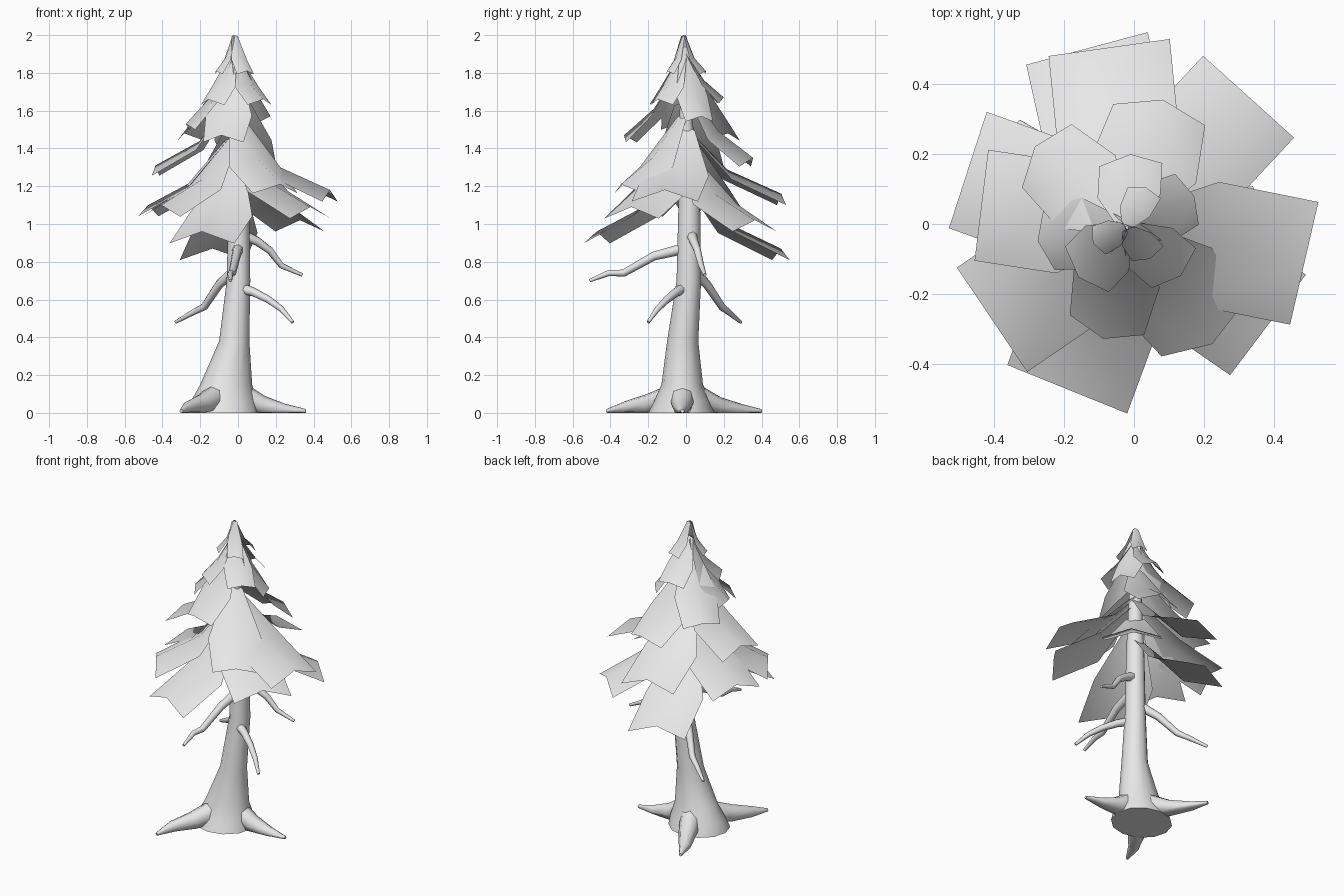
import bpy, bmesh
from math import radians, cos, sin, pi
from mathutils import Vector

cube = bpy.data.objects.get("Cube")
if cube:
    bpy.data.objects.remove(cube, do_unlink=True)

grey = bpy.data.materials.new("plain_grey")
grey.use_nodes = True
colour = (0.8, 0.8, 0.8, 1)
grey.diffuse_color = colour
grey.node_tree.nodes["Principled BSDF"].inputs["Base Color"].default_value = colour


def finish(name, bm, angle):
    """Turn a bmesh into a smooth shaded object."""
    mesh = bpy.data.meshes.new(name)
    bm.to_mesh(mesh)
    bm.free()
    mesh.materials.append(grey)
    obj = bpy.data.objects.new(name, mesh)
    bpy.context.collection.objects.link(obj)
    bpy.ops.object.select_all(action='DESELECT')
    obj.select_set(True)
    bpy.context.view_layer.objects.active = obj
    bpy.ops.object.shade_smooth_by_angle(angle=radians(angle))
    return obj


def loft(name, rings):
    """Skin a closed body over a list of point rings."""
    bm = bmesh.new()
    rows = [[bm.verts.new((p[0], p[1], max(p[2], 0))) for p in ring] for ring in rings]
    n = len(rows[0])
    for a, b in zip(rows, rows[1:]):
        for i in range(n):
            j = (i + 1) % n
            bm.faces.new((a[i], a[j], b[j], b[i]))
    bm.faces.new(rows[0][::-1])
    bm.faces.new(rows[-1])
    bmesh.ops.recalc_face_normals(bm, faces=bm.faces[:])
    return finish(name, bm, 60)


def tube(name, path, radii, sides=7):
    """Tapered tube along a bent path."""
    pts = [Vector(p) for p in path]
    rings = []
    for i, p in enumerate(pts):
        way = (pts[min(i + 1, len(pts) - 1)] - pts[max(i - 1, 0)]).normalized()
        side = way.cross(Vector((0, 0, 1))).normalized()
        up = side.cross(way)
        rings.append([p + radii[i] * (side * cos(t) + up * sin(t))
                      for t in (2 * pi * k / sides for k in range(sides))])
    return loft(name, rings)


def bough_tier(name, boughs, rise, back, swell, bend):
    """Ring of drooping, ridged sheets: heading, reach, width, tip height."""
    bm = bmesh.new()
    axis = Vector((-0.02, -0.01, 0))
    for heading, reach, width, tip in boughs:
        a = radians(heading)
        out = Vector((cos(a), sin(a), 0))
        side = Vector((-sin(a), cos(a), 0))
        end = out * reach
        rows = []
        # along the ridge: share of reach, share of rise, width factor, side droop
        for t, lift, wide, droop in ((0.05, 1, 0.35, 0.2), (bend, 0.38, swell, 0.15), (1, 0, 1, 0.17)):
            ridge = axis.lerp(end, t) + Vector((0, 0, tip + rise * lift))
            row = []
            for s in (-1, 0, 1):
                edge = side * s * width * wide / 2
                edge -= abs(s) * (out * back * reach * t + Vector((0, 0, droop * width * wide)))
                row.append(bm.verts.new(ridge + edge))
            rows.append(row)
        for r, q in zip(rows, rows[1:]):
            for i in range(2):
                bm.faces.new((r[i], q[i], q[i + 1], r[i + 1]))
    return finish(name, bm, 50)


# Trunk: height, then left/right and front/back limits
sections = [
    (0, -0.27, 0.11, -0.2, 0.15), (0.06, -0.25, 0.1, -0.17, 0.13),
    (0.15, -0.2, 0.075, -0.13, 0.09), (0.38, -0.1, 0.06, -0.1, 0.065),
    (0.7, -0.06, 0.065, -0.05, 0.08), (1.1, -0.05, 0.06, -0.04, 0.075),
    (1.5, -0.05, 0.03, -0.04, 0.04), (1.88, -0.025, -0.015, -0.015, -0.005),
]
rings = []
for z, x0, x1, y0, y1 in sections:
    turn = [2 * pi * k / 12 for k in range(12)]
    rings.append([((x0 + x1 + (x1 - x0) * cos(t)) / 2,
                   (y0 + y1 + (y1 - y0) * sin(t)) / 2, z) for t in turn])
loft("trunk", rings)

# Roots
root_radii = (0.07, 0.055, 0.035, 0.01)
roots = {
    "root_left": [(0, -0.02, 0.1), (0.12, -0.02, 0.04), (0.24, -0.02, 0.015), (0.36, -0.02, 0.01)],
    "root_front": [(-0.12, -0.08, 0.08), (-0.19, -0.2, 0.045), (-0.26, -0.31, 0.03), (-0.3, -0.42, 0.01)],
    "root_back": [(-0.07, 0.04, 0.09), (-0.13, 0.17, 0.03), (-0.2, 0.3, 0.01), (-0.24, 0.4, 0.01)],
}
for name, path in roots.items():
    tube(name, path, root_radii, 8)

# Bare branches
branch_radii = (0.03, 0.024, 0.02, 0.016, 0.009)
branches = {
    "branch_upper_left": [(0.03, 0.03, 0.94), (0.1, 0.04, 0.91), (0.17, 0.06, 0.86),
                          (0.23, 0.08, 0.78), (0.34, 0.1, 0.73)],
    "branch_lower_left": [(0.01, -0.01, 0.66), (0.08, -0.05, 0.64), (0.16, -0.1, 0.6),
                          (0.23, -0.15, 0.55), (0.29, -0.2, 0.48)],
    "branch_back": [(-0.02, 0.04, 0.75), (-0.1, 0.11, 0.68), (-0.18, 0.19, 0.56),
                    (-0.24, 0.23, 0.53), (-0.33, 0.29, 0.48)],
    "branch_front": [(0, -0.01, 0.87), (-0.01, -0.17, 0.83), (-0.03, -0.33, 0.74),
                     (-0.04, -0.41, 0.74), (-0.04, -0.51, 0.7)],
}
for name, path in branches.items():
    tube(name, path, branch_radii)

# Foliage tiers, from the wide skirt to the crown
bough_tier("foliage_skirt", [
    (105, 0.52, 0.36, 0.87), (48, 0.49, 0.35, 1.02), (162, 0.5, 0.35, 1.1),
    (214, 0.49, 0.36, 1.1), (248, 0.51, 0.37, 0.96), (-37, 0.48, 0.36, 1.09)], 0.36, 0, 1, 0.44)
bough_tier("foliage_lower", [
    (-13, 0.5, 0.36, 1.18), (98, 0.51, 0.35, 1.16), (173, 0.44, 0.32, 1.31)], 0.34, 0, 1, 0.44)
bough_tier("foliage_middle", [
    (-57, 0.41, 0.28, 1.21), (77, 0.365, 0.27, 1.35), (142, 0.36, 0.23, 1.48),
    (255, 0.34, 0.22, 1.47), (190, 0.28, 0.18, 1.53), (25, 0.19, 0.16, 1.57)], 0.37, 0.12, 1.15, 0.5)
bough_tier("foliage_upper", [
    (224, 0.22, 0.18, 1.66), (93, 0.2, 0.18, 1.67), (-48, 0.2, 0.17, 1.66)], 0.24, 0.15, 1, 0.5)
bough_tier("foliage_crown", [
    (72, 0.11, 0.1, 1.81), (-65, 0.11, 0.1, 1.81), (205, 0.13, 0.09, 1.81)], 0.19, 0.15, 0.9, 0.45)
